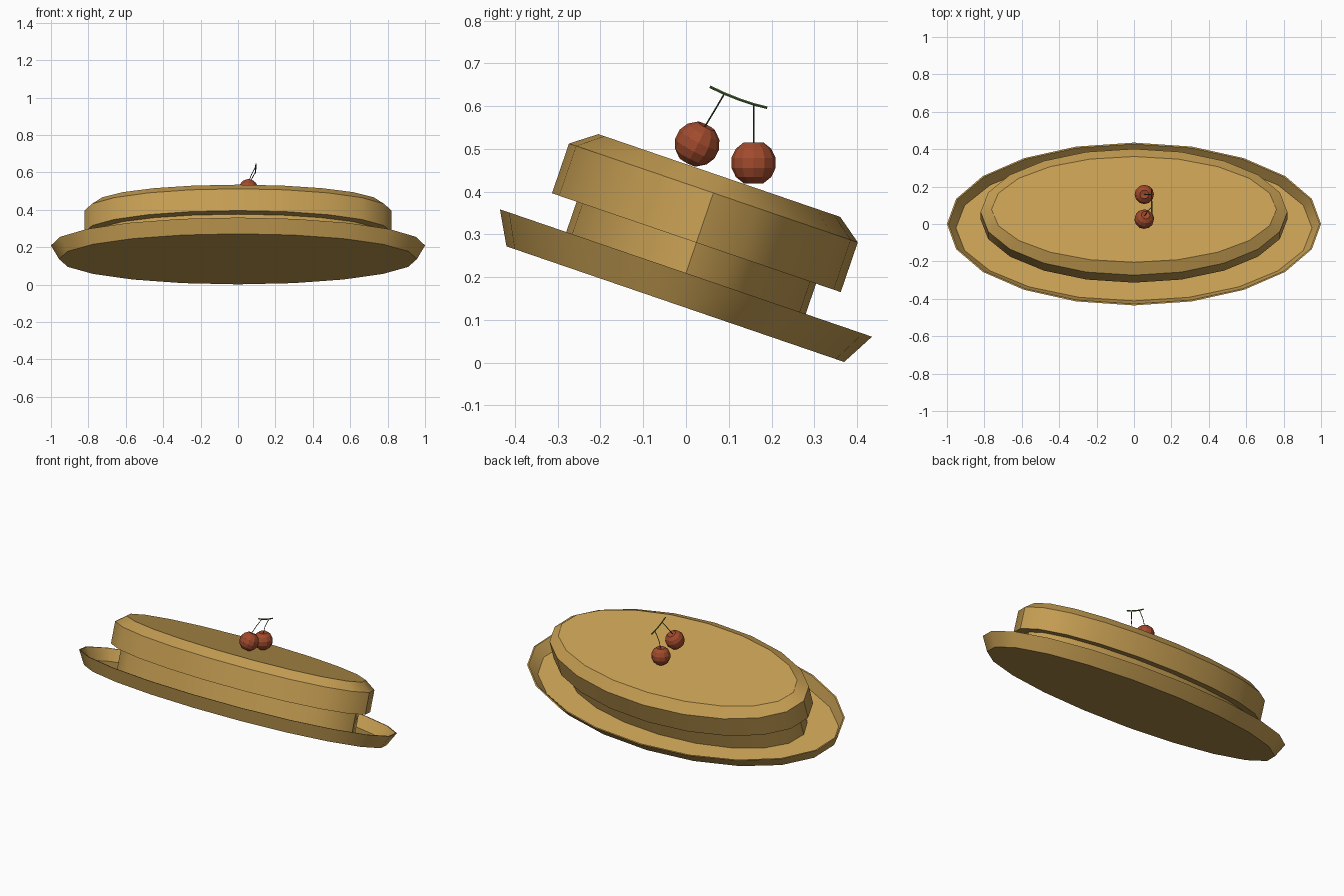
import bpy, bmesh, math
from mathutils import Matrix, Vector

if "Cube" in bpy.data.objects:
    bpy.data.objects.remove(bpy.data.objects["Cube"])

SIDES = 20
TILT = Matrix.Translation((0, -0.025, 0.1365)) @ Matrix.Rotation(math.radians(-18.9), 4, 'X')


def material(name, rgb):
    m = bpy.data.materials.new(name)
    m.diffuse_color = (*rgb, 1)
    m.use_nodes = True
    m.node_tree.nodes["Principled BSDF"].inputs["Base Color"].default_value = m.diffuse_color
    return m


GOLD = material("golden_pastry", (0.56, 0.34, 0.085))
RED = material("cherry_red", (0.36, 0.07, 0.026))
GREEN = material("twig_green", (0.07, 0.15, 0.03))
STEM = material("stem_green", (0.06, 0.10, 0.03))


def add_object(name, bm, mat, smooth_angle=None):
    bmesh.ops.recalc_face_normals(bm, faces=bm.faces)
    me = bpy.data.meshes.new(name)
    bm.to_mesh(me)
    bm.free()
    me.materials.append(mat)
    ob = bpy.data.objects.new(name, me)
    bpy.context.collection.objects.link(ob)
    if smooth_angle:
        bpy.ops.object.select_all(action='DESELECT')
        ob.select_set(True)
        bpy.context.view_layer.objects.active = ob
        bpy.ops.object.shade_smooth_by_angle(angle=math.radians(smooth_angle))
    return ob


def oval(name, rings, mat, angle=40):
    """Closed oval body from (x radius, y radius, height) rings, tilted."""
    bm = bmesh.new()
    loops = []
    for rx, ry, h in rings:
        loops.append([bm.verts.new(TILT @ Vector((rx * math.cos(a), ry * math.sin(a), h)))
                      for a in (2 * math.pi * i / SIDES for i in range(SIDES))])
    for lo, hi in zip(loops, loops[1:]):
        for i in range(SIDES):
            j = (i + 1) % SIDES
            bm.faces.new((lo[i], lo[j], hi[j], hi[i]))
    bm.faces.new(loops[0])
    bm.faces.new(loops[-1])
    return add_object(name, bm, mat, angle)


def cherry(name, centre, axis, r=0.053):
    """Faceted fruit with dimpled ends, its pole pointing along the stem."""
    bm = bmesh.new()
    bmesh.ops.create_uvsphere(bm, u_segments=12, v_segments=7, radius=r)
    for v in bm.verts:
        if abs(v.co.z) > r * 0.99:
            v.co.z *= 0.8
    rot = Vector((0, 0, 1)).rotation_difference(Vector(axis)).to_matrix().to_4x4()
    bm.transform(Matrix.Translation(centre) @ rot)
    return add_object(name, bm, RED)


def rod(name, points, radius, mat, sides=6):
    """Thin closed tube along a path."""
    bm = bmesh.new()
    pts = [Vector(p) for p in points]
    loops = []
    for k, p in enumerate(pts):
        d = pts[min(k + 1, len(pts) - 1)] - pts[max(k - 1, 0)]
        q = Vector((0, 0, 1)).rotation_difference(d)
        loops.append([bm.verts.new(p + q @ Vector((radius * math.cos(a), radius * math.sin(a), 0)))
                      for a in (2 * math.pi * i / sides for i in range(sides))])
    for lo, hi in zip(loops, loops[1:]):
        for i in range(sides):
            j = (i + 1) % sides
            bm.faces.new((lo[i], lo[j], hi[j], hi[i]))
    bm.faces.new(loops[0])
    bm.faces.new(loops[-1])
    return add_object(name, bm, mat)


# Shallow oval dish with flared rim
oval("dish", [(0.957, 0.4175, 0), (1.0, 0.46, 0.077), (0.992, 0.452, 0.077),
              (0.952, 0.412, 0.012)], GOLD)

# Cake: narrow lower layer, wider bevelled upper layer
oval("cake_lower_layer", [(0.76, 0.296, 0.012), (0.76, 0.296, 0.155)], GOLD)
oval("cake_upper_layer", [(0.82, 0.357, 0.152), (0.82, 0.357, 0.275),
                          (0.762, 0.299, 0.318)], GOLD, 30)

# Pair of cherries
cherry("cherry_front", (0.055, 0.026, 0.511), (0.15, 0.45, 0.87))
cherry("cherry_back", (0.055, 0.158, 0.467), (0, 0, 1))

# Stems and joining twig
rod("stem_front", [(0.055, 0.04, 0.545), (0.072, 0.066, 0.588), (0.094, 0.09, 0.629)], 0.002, STEM)
rod("stem_back", [(0.055, 0.158, 0.505), (0.068, 0.158, 0.555), (0.094, 0.158, 0.604)], 0.002, STEM)
rod("twig", [(0.096, 0.056, 0.645), (0.095, 0.09, 0.629), (0.094, 0.125, 0.615),
             (0.094, 0.158, 0.604), (0.094, 0.19, 0.596)], 0.0035, GREEN)
